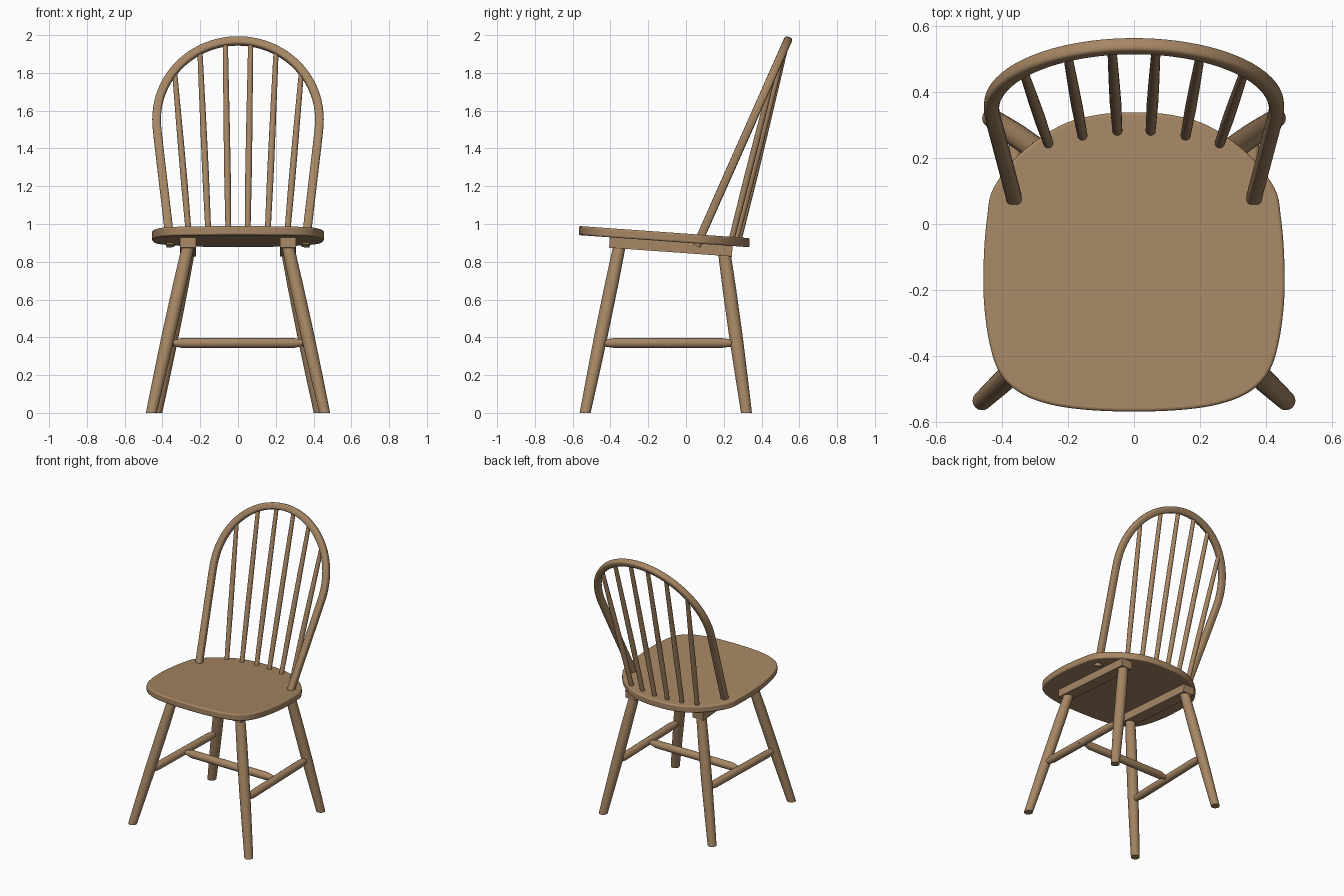
import bpy, bmesh, math
from mathutils import Vector

if "Cube" in bpy.data.objects:
    bpy.data.objects.remove(bpy.data.objects["Cube"])

wood = bpy.data.materials.new("tan wood")
wood.diffuse_color = (0.381, 0.239, 0.127, 1)
wood.use_nodes = True
wood.node_tree.nodes["Principled BSDF"].inputs["Base Color"].default_value = wood.diffuse_color


def finish(name, bm, bevel=0):
    bmesh.ops.recalc_face_normals(bm, faces=bm.faces)
    me = bpy.data.meshes.new(name)
    bm.to_mesh(me)
    bm.free()
    me.materials.append(wood)
    ob = bpy.data.objects.new(name, me)
    bpy.context.collection.objects.link(ob)
    if bevel:
        m = ob.modifiers.new("bevel", 'BEVEL')
        m.width, m.segments, m.limit_method = bevel, 3, 'ANGLE'
    bpy.ops.object.select_all(action='DESELECT')
    ob.select_set(True)
    bpy.context.view_layer.objects.active = ob
    bpy.ops.object.shade_smooth_by_angle(angle=math.radians(35))
    return ob


def loft(name, rings, bevel=0):
    """Skin a list of point rings and cap both ends."""
    bm = bmesh.new()
    vs = [[bm.verts.new(p) for p in r] for r in rings]
    n = len(vs[0])
    for a, b in zip(vs, vs[1:]):
        for i in range(n):
            bm.faces.new((a[i], a[(i + 1) % n], b[(i + 1) % n], b[i]))
    bm.faces.new(vs[0])
    bm.faces.new(vs[-1])
    return finish(name, bm, bevel)


def rod(name, a, b, profile, flat=False, sides=24):
    """Turned rod from a to b; profile = (position 0..1, radius)."""
    a, b = Vector(a), Vector(b)
    d = (b - a).normalized()
    if flat:
        u, v = Vector((1, 0, 0)), Vector((0, 1, 0))
    else:
        u = d.orthogonal().normalized()
        v = d.cross(u)
    rings = []
    for t, r in profile:
        c = a.lerp(b, t)
        rings.append([c + r * (u * math.cos(k) + v * math.sin(k))
                      for k in (2 * math.pi * i / sides for i in range(sides))])
    return loft(name, rings)


def smooth_path(pts, steps, closed=False):
    """Catmull-Rom curve through the points."""
    pts = [Vector(p) for p in pts]
    n = len(pts)
    get = (lambda i: pts[i % n]) if closed else (lambda i: pts[max(0, min(n - 1, i))])
    out = []
    for i in range(n if closed else n - 1):
        p0, p1, p2, p3 = (get(i + k) for k in (-1, 0, 1, 2))
        for s in range(steps):
            t = s / steps
            out.append(0.5 * (2 * p1 + (p2 - p0) * t + (2 * p0 - 5 * p1 + 4 * p2 - p3) * t * t
                              + (3 * p1 - p0 - 3 * p2 + p3) * t ** 3))
    return out if closed else out + [pts[-1]]


def seat_top(y):
    return 0.949 - 0.071 * y


# seat: rounded outline, sloping down to the back
half = [(.14, -.562), (.255, -.545), (.345, -.51), (.405, -.452), (.437, -.36), (.454, -.23),
        (.454, -.10), (.444, .02), (.425, .108), (.345, .212), (.224, .297), (.11, .33)]
outline = [(0, -.567)] + half + [(0, .337)] + [(-x, y) for x, y in reversed(half)]
edge = smooth_path(outline, 5, True)
loft("seat", [[(p.x, p.y, seat_top(p.y) - d) for p in edge] for d in (0.048, 0)], 0.009)

for s, side in ((-1, "left"), (1, "right")):
    # batten under the seat
    loft(side + "_batten",
         [[(s * x, y - d * 0.07, seat_top(y) - d) for x, d in
           ((.222, .047), (.308, .047), (.308, .103), (.222, .103))] for y in (-.40, .25)])
    # legs
    leg = [(0, .029), (.2, .0325), (.45, .036), (.75, .036), (1, .033)]
    rod(side + "_front_leg", (s * .459, -.534, 0), (s * .258, -.347, .91), leg, True)
    rod(side + "_back_leg", (s * .43, .32, 0), (s * .258, .20, .87), leg, True)
    # side stretcher
    rod(side + "_stretcher", (s * .378, -.46, .37), (s * .358, .27, .37),
        [(0, .015), (.115, .0265), (.885, .0265), (1, .015)])
rod("cross_stretcher", (-.392, -.093, .37), (.392, -.093, .37),
    [(0, .014), (.06, .014), (.12, .0265), (.88, .0265), (.94, .014), (1, .014)])


# bent hoop in a leaning plane
def lean(x, z):
    return Vector((x, .085 + .444 * (z - .95), z))


side_pts = [(.357, .885), (.37, 1.0), (.391, 1.18), (.411, 1.35), (.426, 1.48)]
arc = [(.431 * math.cos(a), 1.555 + .414 * math.sin(a))
       for a in (math.pi * i / 16 for i in range(17))]
flat_pts = side_pts + arc + [(-x, z) for x, z in reversed(side_pts)]
path = smooth_path([lean(x, z) for x, z in flat_pts], 4)
normal = Vector((0, -1, .444)).normalized()
rings = []
for i, p in enumerate(path):
    t = (path[min(i + 1, len(path) - 1)] - path[max(i - 1, 0)]).normalized()
    out = t.cross(normal)
    ring = []
    for k in range(20):
        c, q = math.cos(math.tau * k / 20), math.sin(math.tau * k / 20)
        ring.append(p + out * .023 * math.copysign(abs(c) ** .6, c)
                    + normal * .022 * math.copysign(abs(q) ** .6, q))
    rings.append(ring)
loft("back_hoop", rings)

# fanned spindles
for s, side in ((-1, "left"), (1, "right")):
    for i, (xb, yb, xt, zt) in enumerate(((.05, .277, .067, 1.96), (.155, .262, .202, 1.925),
                                          (.257, .238, .336, 1.81))):
        rod(f"{side}_spindle_{i + 1}", (s * xb, yb, .905), lean(s * xt, zt),
            [(0, .015), (.35, .0175), (.6, .0165), (1, .0135)], sides=16)
